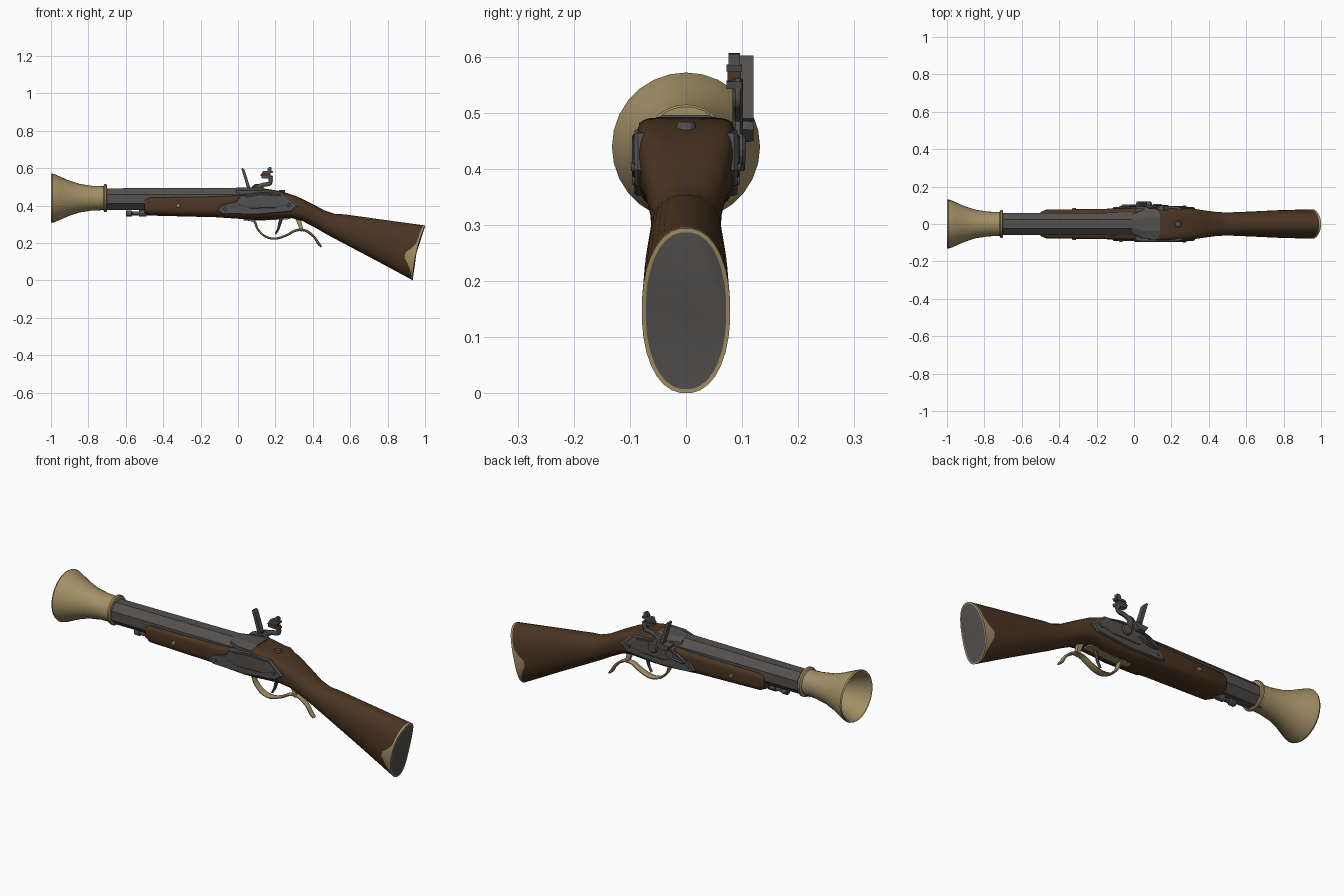
import bpy, bmesh, math
from mathutils import Vector

if "Cube" in bpy.data.objects:
    bpy.data.objects.remove(bpy.data.objects["Cube"])


def material(name, rgb):
    m = bpy.data.materials.new(name)
    m.diffuse_color = (*rgb, 1)
    m.use_nodes = True
    m.node_tree.nodes["Principled BSDF"].inputs["Base Color"].default_value = m.diffuse_color
    return m


WOOD = material("dark_wood", (0.072, 0.036, 0.016))
BRASS = material("aged_brass", (0.37, 0.28, 0.135))
STEEL = material("dark_steel", (0.088, 0.082, 0.078))


def finish(name, bm, mats, smooth=None):
    bmesh.ops.recalc_face_normals(bm, faces=bm.faces)
    me = bpy.data.meshes.new(name)
    bm.to_mesh(me)
    bm.free()
    for m in mats:
        me.materials.append(m)
    ob = bpy.data.objects.new(name, me)
    bpy.context.collection.objects.link(ob)
    if smooth:
        bpy.ops.object.select_all(action='DESELECT')
        ob.select_set(True)
        bpy.context.view_layer.objects.active = ob
        bpy.ops.object.shade_smooth_by_angle(angle=math.radians(smooth))
    return ob


def loft(name, rings, mats, seg_mat=None, cap_mat=0, smooth=None):
    """Skin closed rings of points; seg_mat gives a material slot per segment."""
    bm = bmesh.new()
    vr = [[bm.verts.new(p) for p in r] for r in rings]
    n = len(rings[0])
    for i in range(len(vr) - 1):
        for j in range(n):
            k = (j + 1) % n
            f = bm.faces.new((vr[i][j], vr[i][k], vr[i + 1][k], vr[i + 1][j]))
            f.material_index = seg_mat(i) if seg_mat else 0
    bm.faces.new(vr[0])
    bm.faces.new(vr[-1]).material_index = cap_mat
    return finish(name, bm, mats, smooth)


def lathe(name, prof, z, mat, n=24, y=0, phase=0.0, smooth=30):
    """Turn (x, radius) points about an axis along x."""
    rings = [[(x, y + r * math.cos(phase + 2 * math.pi * j / n),
               z + r * math.sin(phase + 2 * math.pi * j / n)) for j in range(n)] for x, r in prof]
    return loft(name, rings, [mat], smooth=smooth)


def plate(name, pts, y0, y1, mat, inset=0.0):
    """Side-view (x, z) outline from y0 to y1, outer rim chamfered by inset."""
    c = Vector((sum(p[0] for p in pts), sum(p[1] for p in pts))) / len(pts)
    rings = [[(x, y0, z) for x, z in pts]]
    if inset:
        rings.append([(x, y0 + (y1 - y0) * 0.7, z) for x, z in pts])
    s = 1 - inset
    rings.append([(c.x + (x - c.x) * s, y1, c.y + (z - c.y) * s) for x, z in pts])
    return loft(name, rings, [mat])


def ribbon(name, ctrl, y, mat, steps=5):
    """Bar swept on a smooth (x, z, thickness, half width) path."""
    path = []
    P = [Vector(c) for c in [ctrl[0]] + ctrl + [ctrl[-1]]]
    for i in range(1, len(P) - 2):
        a, b, c, d = P[i - 1:i + 3]
        for s in range(steps):
            t = s / steps
            path.append(0.5 * (2 * b + (c - a) * t + (2 * a - 5 * b + 4 * c - d) * t * t
                               + (3 * b - a - 3 * c + d) * t ** 3))
    path.append(P[-1])
    rings = []
    for i, p in enumerate(path):
        q = path[min(i + 1, len(path) - 1)] - path[max(i - 1, 0)]
        t = Vector((q[0], q[1])).normalized()
        ring = []
        for j in range(8):
            a = math.pi / 8 + j * math.pi / 4
            h = math.sin(a) * p[2] / 2
            ring.append((p[0] - t.y * h, y + math.cos(a) * p[3], p[1] + t.x * h))
        rings.append(ring)
    return loft(name, rings, [mat], smooth=40)


def disc(name, x, z, y0, y1, r, mat, n=12):
    pts = [(x + r * math.cos(2 * math.pi * j / n), z + r * math.sin(2 * math.pi * j / n)) for j in range(n)]
    return plate(name, pts, y0, y1, mat, 0.2)


# Stock: x top, z top, x bottom, z bottom, half width, upper and lower squareness
N = 32
stations = [
    (-.50, .435, -.50, .360, .064, 5, 3), (-.47, .445, -.47, .347, .077, 6, 3),
    (-.12, .450, -.12, .338, .082, 6, 3), (.00, .456, .00, .330, .087, 6, 3),
    (.08, .475, .08, .324, .088, 7, 3), (.14, .492, .14, .324, .088, 7, 3),
    (.23, .477, .22, .330, .087, 6, 3), (.31, .452, .28, .335, .084, 4, 3),
    (.39, .414, .34, .320, .074, 2.8, 2.5), (.46, .376, .42, .278, .064, 2.3, 2.3),
    (.52, .356, .48, .243, .062, 2.2, 2.2), (.57, .354, .55, .206, .064, 2.2, 2.2),
    (.80, .322, .75, .100, .074, 2.2, 2.2), (1.0, .295, .935, .000, .079, 2.2, 2.2)]


def section(xt, zt, xb, zb, hw, nt, nb):
    ring = []
    for j in range(N):
        a = 2 * math.pi * (j + .5) / N
        c, s = math.cos(a), math.sin(a)
        e = 2 / (nt if s > 0 else nb)
        v = math.copysign(abs(s) ** e, s)
        t = (v + 1) / 2
        ring.append(Vector((xb + (xt - xb) * t, hw * math.copysign(abs(c) ** e, c), zb + (zt - zb) * t)))
    return ring


rings = [section(*s) for s in stations]
butt, before = rings.pop(), rings[-1]
patch = []
for p, q in zip(butt, before):
    t = p.z / .295
    p.x = .935 + .065 * t ** 1.9                      # hollow butt
    d = .010 + .055 * max(0, 1 - abs(p.z - .115) / .085) ** 1.3   # pointed brass side tips
    patch.append(p.lerp(q, d / (p.x - q.x)))
mid = Vector((0, 0, .148))
rim = [Vector((p.x, p.y * .91, mid.z + (p.z - mid.z) * .95)) for p in butt]
rings += [patch, butt, rim]
last = len(rings) - 2
loft("stock", rings, [WOOD, BRASS, STEEL], lambda i: 1 if i >= last - 1 else 0, 2, 28)

# Octagonal barrel, breech and flared muzzle
oct_r = .060 / math.cos(math.pi / 8)
lathe("barrel", [(-.74, oct_r * .96), (.10, oct_r * 1.02)], .435, STEEL, 8, phase=math.pi / 8, smooth=None)
tang = [(-.01, .050), (.06, .080), (.14, .084)]
loft("breech", [[(x, -w, .44), (x, -w, .482), (x, -w * .45, .4965), (x, w * .45, .4965), (x, w, .482), (x, w, .44)]
                for x, w in tang], [STEEL])
lathe("muzzle_bell", [(-.70, .05), (-.70, .071), (-.705, .075), (-.714, .075), (-.72, .064), (-.78, .066),
                      (-.85, .077), (-.91, .097), (-.95, .115), (-.98, .128), (-.993, .132), (-1.0, .129),
                      (-.995, .122), (-.95, .104), (-.89, .072), (-.83, .052), (-.76, .046)], .44, BRASS, 28)
lathe("bore", [(-.765, .044), (-.75, .044)], .44, STEEL, 16)

# Ramrod under the barrel
lathe("ramrod", [(-.60, .013), (-.595, .017), (-.57, .017), (-.565, .011), (-.45, .011)], .358, STEEL, 12)
lathe("ramrod_pipe", [(-.53, .018), (-.49, .018)], .360, STEEL, 12)

# Side plates, raised panels and screws on both sides
outline = [(-.115, .37), (-.09, .402), (-.01, .422), (.01, .455), (.12, .472), (.25, .464),
           (.325, .398), (.29, .370), (.10, .352), (-.09, .357)]
panel = [(.0, .405), (.03, .448), (.12, .462), (.235, .455), (.285, .41), (.2, .388), (.06, .385)]
for side, tag in ((-1, "left"), (1, "right")):
    plate("lock_plate_" + tag, outline, side * .07, side * .092, STEEL, .05)
    plate("raised_panel_" + tag, panel, side * .088, side * .096, STEEL, .08)
    disc("fore_screw_" + tag, -.32, .40, side * .07, side * .086, .011, BRASS)
    disc("plate_screw_" + tag, -.07, .380, side * .08, side * .095, .010, STEEL)
    disc("rear_screw_" + tag, .27, .405, side * .08, side * .098, .010, STEEL)

# Flintlock on the far side: cock, jaws, flint, frizzen, pan and spring
disc("cock_pivot", .125, .435, .088, .106, .028, STEEL, 14)
ribbon("cock_neck", [(.125, .435, .05, .010), (.095, .485, .036, .010), (.13, .510, .026, .010),
                     (.172, .520, .024, .010), (.172, .560, .024, .010)], .092, STEEL)
ribbon("cock_tail", [(.12, .505, .02, .009), (.095, .508, .018, .009), (.075, .495, .008, .008)], .092, STEEL)
plate("lower_jaw", [(.125, .547), (.185, .543), (.188, .556), (.125, .558)], .072, .100, STEEL)
plate("flint", [(.118, .562), (.13, .557), (.175, .557), (.175, .574), (.13, .574)], .074, .098, WOOD)
plate("upper_jaw", [(.128, .574), (.185, .574), (.188, .585), (.135, .586)], .072, .100, STEEL)
plate("jaw_screw", [(.158, .58), (.180, .58), (.180, .605), (.166, .607), (.158, .598)], .076, .096, STEEL)
plate("frizzen", [(.018, .598), (.026, .602), (.034, .594), (.068, .49), (.052, .482)], .090, .120, STEEL)
plate("priming_pan", [(.01, .478), (.09, .486), (.095, .47), (.07, .448), (.03, .448)], .080, .120, STEEL, .1)
ribbon("frizzen_spring", [(.06, .455, .014, .008), (.0, .445, .014, .008), (-.06, .405, .012, .008),
                          (.0, .405, .010, .008), (.05, .425, .010, .008)], .098, STEEL)

# Trigger and brass guard
ribbon("trigger", [(.235, .345, .022, .010), (.222, .30, .018, .009), (.215, .275, .014, .008),
                   (.200, .248, .010, .007)], 0, STEEL)
ribbon("trigger_guard", [(.03, .326, .010, .016), (.085, .318, .014, .018), (.105, .275, .012, .018),
                         (.145, .236, .012, .020), (.20, .224, .013, .022), (.26, .242, .013, .020),
                         (.31, .268, .015, .018), (.36, .267, .015, .016), (.405, .235, .014, .015),
                         (.43, .198, .016, .014), (.446, .180, .010, .012)], 0, BRASS)
plate("guard_post", [(.30, .345), (.335, .335), (.35, .265), (.335, .262)], -.010, .010, BRASS)
plate("trigger_plate", [(.06, .332), (.28, .338), (.28, .328), (.06, .318)], -.022, .022, BRASS)

# Tang screw on top of the wrist
bm = bmesh.new()
bmesh.ops.create_cone(bm, cap_ends=True, segments=12, radius1=.019, radius2=.015, depth=.016)
bmesh.ops.translate(bm, verts=bm.verts, vec=(.235, 0, .476))
finish("tang_screw", bm, [STEEL])
